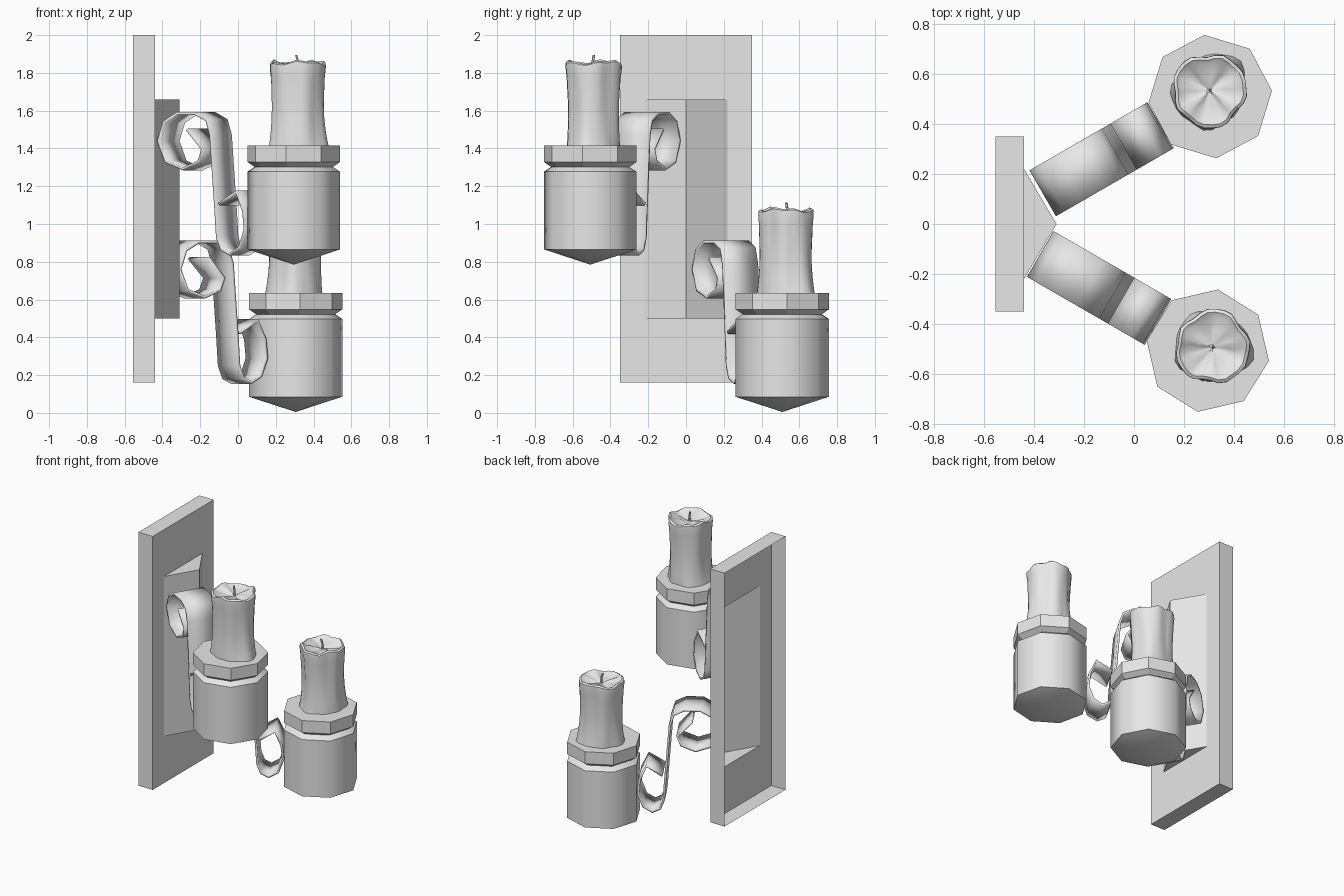
import bpy, bmesh
from math import sin, cos, pi, radians, exp
from mathutils import Matrix

cube = bpy.data.objects.get("Cube")
if cube:
    bpy.data.objects.remove(cube, do_unlink=True)

grey = bpy.data.materials.new("plain_grey")
grey.use_nodes = True
grey.diffuse_color = (0.8, 0.8, 0.8, 1)
grey.node_tree.nodes["Principled BSDF"].inputs["Base Color"].default_value = (0.8, 0.8, 0.8, 1)


def finish(name, bm, matrix=None, smooth=None, recalc=True):
    """Turn a bmesh into a placed, coloured object."""
    if recalc:
        bmesh.ops.recalc_face_normals(bm, faces=bm.faces)
    mesh = bpy.data.meshes.new(name)
    bm.to_mesh(mesh)
    bm.free()
    mesh.materials.append(grey)
    obj = bpy.data.objects.new(name, mesh)
    bpy.context.collection.objects.link(obj)
    if matrix:
        obj.matrix_world = matrix
    if smooth:
        bpy.ops.object.select_all(action='DESELECT')
        obj.select_set(True)
        bpy.context.view_layer.objects.active = obj
        bpy.ops.object.shade_smooth_by_angle(angle=radians(smooth))
    return obj


def skin(bm, rings):
    """Bridge rings of equal count into a closed tube."""
    for a, b in zip(rings, rings[1:]):
        n = len(a)
        for i in range(n):
            j = (i + 1) % n
            bm.faces.new((a[i], a[j], b[j], b[i]))


def cap(bm, ring, centre):
    tip = bm.verts.new(centre)
    for i in range(len(ring)):
        bm.faces.new((ring[i], ring[(i + 1) % len(ring)], tip))


def octagon(bm, r, z):
    return [bm.verts.new((r * cos(k * pi / 4 - radians(24.5)),
                          r * sin(k * pi / 4 - radians(24.5)), z)) for k in range(8)]


# Wall plate: open-backed box whose front opens into a hollow wedge
def rect(bm, x, hy, hz):
    return [bm.verts.new((x, y * hy, 1.08 + z * hz))
            for y, z in ((-1, -1), (1, -1), (1, 1), (-1, 1))]


bm = bmesh.new()
hole = rect(bm, -0.44, 0.22, 0.58)
skin(bm, [rect(bm, -0.555, 0.35, 0.92), rect(bm, -0.44, 0.35, 0.92), hole])
low, high = (bm.verts.new((-0.31, 0, z)) for z in (0.5, 1.66))
bm.faces.new((hole[0], hole[1], low))
bm.faces.new((hole[2], hole[3], high))
bm.faces.new((hole[1], hole[2], high, low))
bm.faces.new((hole[3], hole[0], low, high))
finish("wall_plate", bm)

# Side profile of the scrolled strap: distance outwards, height
SCROLL = [(.19, .82), (.285, .715), (.26, .65), (.165, .612), (.06, .65), (.015, .76),
          (.05, .86), (.13, .905), (.24, .905), (.31, .87), (.335, .79), (.365, .40),
          (.375, .25), (.40, .185), (.45, .16), (.51, .195), (.545, .29), (.535, .39),
          (.49, .49), (.385, .425)]


def build_arm(name, matrix):
    bm = bmesh.new()
    rows = [[bm.verts.new((u, v, z)) for v in (-0.106, 0.106)] for u, z in SCROLL]
    for a, b in zip(rows, rows[1:]):
        bm.faces.new((a[0], a[1], b[1], b[0]))
    arm = finish(name, bm, matrix, smooth=48)
    mod = arm.modifiers.new("strap_thickness", 'SOLIDIFY')
    mod.thickness = 0.015
    mod.offset = 0


def build_cup(prefix, matrix):
    # Eight-sided cup with a pointed base and a narrow neck
    bm = bmesh.new()
    rings = [octagon(bm, r, z) for r, z in ((.248, .085), (.248, .497), (.21, .522), (.21, .56))]
    skin(bm, rings)
    cap(bm, rings[0], (0, 0, 0.005))
    finish(prefix + "_cup", bm, matrix, smooth=50)
    # Flat-faced collar
    bm = bmesh.new()
    rings = [octagon(bm, r, z) for r, z in ((.21, .522), (.248, .548), (.248, .635))]
    skin(bm, rings)
    bm.faces.new(rings[-1])
    finish(prefix + "_collar", bm, matrix)


def candle_radius(a, t):
    """Lumpy melted wax: long vertical folds plus drips pooling at the base."""
    folds = 0.006 * sin(3 * a + 0.8 + t) + 0.005 * sin(5 * a - 1.5 * t) + 0.004 * sin(8 * a + 2 * t)
    pool = exp(-7 * t) * (0.009 + 0.009 * sin(2 * a + 1))
    rim = 0.006 * exp(-((t - 0.93) / 0.1) ** 2)
    waist = -0.007 * exp(-((t - 0.4) / 0.25) ** 2)
    return 0.141 + folds + pool + rim + waist


def build_candle(prefix, matrix):
    bm = bmesh.new()
    n = 28
    angles = [2 * pi * k / n for k in range(n)]

    def wax_ring(t, scale=1.0, drop=0.0):
        ring = []
        for a in angles:
            r = candle_radius(a, t) * scale
            dip = drop + t ** 8 * (0.012 + 0.008 * sin(3 * a + 1) + 0.006 * sin(7 * a))
            ring.append(bm.verts.new((r * cos(a), r * sin(a), 0.63 + 0.46 * t - dip)))
        return ring

    rings = [wax_ring(t) for t in (0, .08, .18, .32, .48, .64, .8, .92, .98)]
    rings += [wax_ring(1, 0.92), wax_ring(1, 0.8, 0.012), wax_ring(1, 0.4, 0.025)]
    skin(bm, rings)
    cap(bm, rings[-1], (0, 0, 1.045))
    finish(prefix + "_candle", bm, matrix, smooth=45)
    # Bent wick
    bm = bmesh.new()
    rings = [[bm.verts.new((x + 0.007 * cos(k * pi / 3), 0.007 * sin(k * pi / 3), z))
              for k in range(6)] for x, z in ((0, 1.03), (0.002, 1.08), (-0.008, 1.115))]
    skin(bm, rings)
    bm.faces.new(rings[-1])
    finish(prefix + "_wick", bm, matrix, smooth=40)


# Two matching branches, splayed to either side; the cups are set at their own heights
for prefix, x, y, turn, arm_z, cup_z in (("lower", -0.372, 0.119, 30, 0, 0),
                                         ("upper", -0.382, -0.116, -30, 0.68, 0.78)):
    base = Matrix.Translation((x, y, 0)) @ Matrix.Rotation(radians(turn), 4, 'Z')
    build_arm(prefix + "_arm", base @ Matrix.Translation((0, 0, arm_z)))
    build_cup(prefix, base @ Matrix.Translation((0.782, 0, cup_z)))
    build_candle(prefix, base @ Matrix.Translation((0.792, 0.023, cup_z)))
